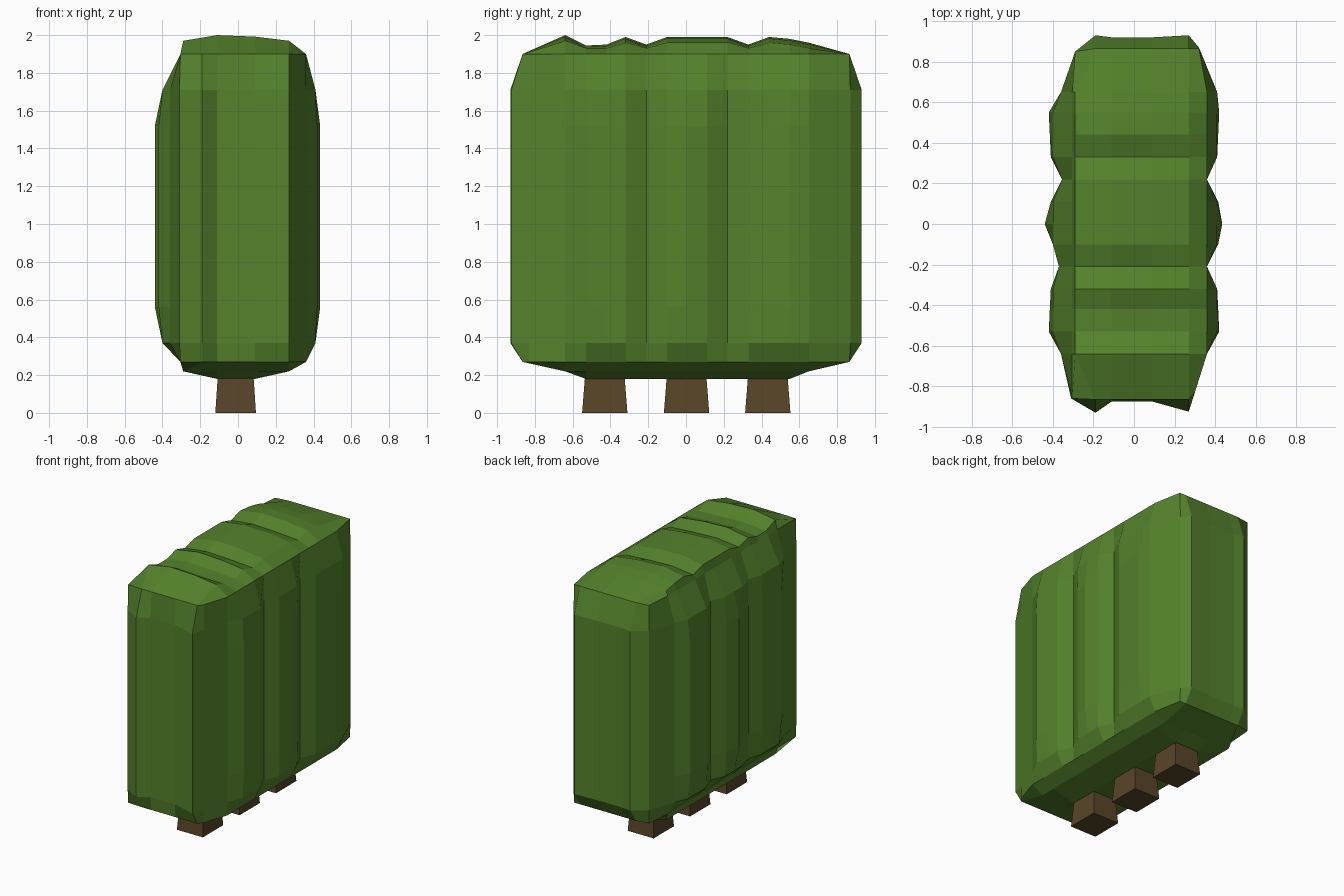
import bpy, bmesh

if "Cube" in bpy.data.objects:
    bpy.data.objects.remove(bpy.data.objects["Cube"])

def material(name, rgb):
    m = bpy.data.materials.new(name)
    m.diffuse_color = (*rgb, 1)
    m.use_nodes = True
    m.node_tree.nodes["Principled BSDF"].inputs["Base Color"].default_value = m.diffuse_color
    return m

def finish(bm, name, mat):
    bmesh.ops.recalc_face_normals(bm, faces=bm.faces)
    me = bpy.data.meshes.new(name)
    bm.to_mesh(me)
    bm.free()
    me.materials.append(mat)
    ob = bpy.data.objects.new(name, me)
    bpy.context.collection.objects.link(ob)
    return ob

leaf = material("leaf_green", (0.09, 0.225, 0.025))
bark = material("bark_brown", (0.10, 0.06, 0.022))

# Clipped hedge plan: fluted long sides, narrow ends
rows = [-.64, -.53, -.42, -.32, -.21, -.10, 0, .11, .22, .33, .44, .55, .65]
right = [.36, .42, .415, .41, .36, .415, .435, .415, .36, .41, .415, .42, .41]
left = [.36, .42, .415, .41, .37, .40, .44, .41, .355, .41, .415, .42, .36]
crest = [2.0, 1.945, 1.95, 1.99, 1.95, 1.99, 1.99, 1.99, 1.99, 1.95, 1.99, 1.98, 1.96]
front = [(-.31, -.86), (-.19, -.93), (-.11, -.875), (.09, -.875), (.27, -.925), (.30, -.83)]
back = [(.32, .87), (.27, .93), (.09, .92), (-.11, .92), (-.19, .93), (-.29, .85)]
outline = front + list(zip(right, rows)) + back + [(-x, y) for x, y in zip(left[::-1], rows[::-1])]
N, R = len(outline), len(rows)

# Height, left limit, right limit, end limit
levels = [(.27, .305, .36, .865), (.37, .40, .41, .93), (.56, .44, .44, .93),
          (1.52, .44, .44, .93), (1.71, .40, .41, .93), (1.9, .305, .36, .865)]

bm = bmesh.new()
rings = []
for z, l, r, e in levels:
    rings.append([bm.verts.new((max(-l, min(r, x)), max(-e, min(e, y)), z)) for x, y in outline])
for a, b in zip(rings, rings[1:]):
    for i in range(N):
        j = (i + 1) % N
        bm.faces.new((a[i], a[j], b[j], b[i]))

def cap(ring, height):
    # Grid of faces that closes a ring, with a height for each inner point
    grid = [ring[:6]]
    for k, y in enumerate(rows):
        inner = [bm.verts.new((x, y, height(c, k))) for c, x in enumerate((-.29, -.11, .09, .27))]
        grid.append([ring[N - 1 - k]] + inner + [ring[6 + k]])
    grid.append(ring[6 + R:12 + R][::-1])
    for p, q in zip(grid, grid[1:]):
        for c in range(5):
            bm.faces.new((p[c], p[c + 1], q[c + 1], q[c]))

def top_height(c, k):
    if c in (0, 3):
        return max(1.93, crest[k] - .03)
    return crest[k] - (.008 if c == 2 else 0)

def bottom_height(c, k):
    return .22 if c in (0, 3) or k in (0, R - 1) else .18

cap(rings[-1], top_height)
cap(rings[0], bottom_height)
finish(bm, "hedge_foliage", leaf)

# Three short tapered trunks
for n, cy in enumerate((-.43, .003, .433)):
    bm = bmesh.new()
    bmesh.ops.create_cube(bm, size=1)
    for v in bm.verts:
        up = v.co.z > 0
        v.co.x = v.co.x * (.19 if up else .215) - .0125
        v.co.y = v.co.y * (.21 if up else .24) + cy
        v.co.z = .19 if up else 0
    finish(bm, f"trunk_{n + 1}", bark)
